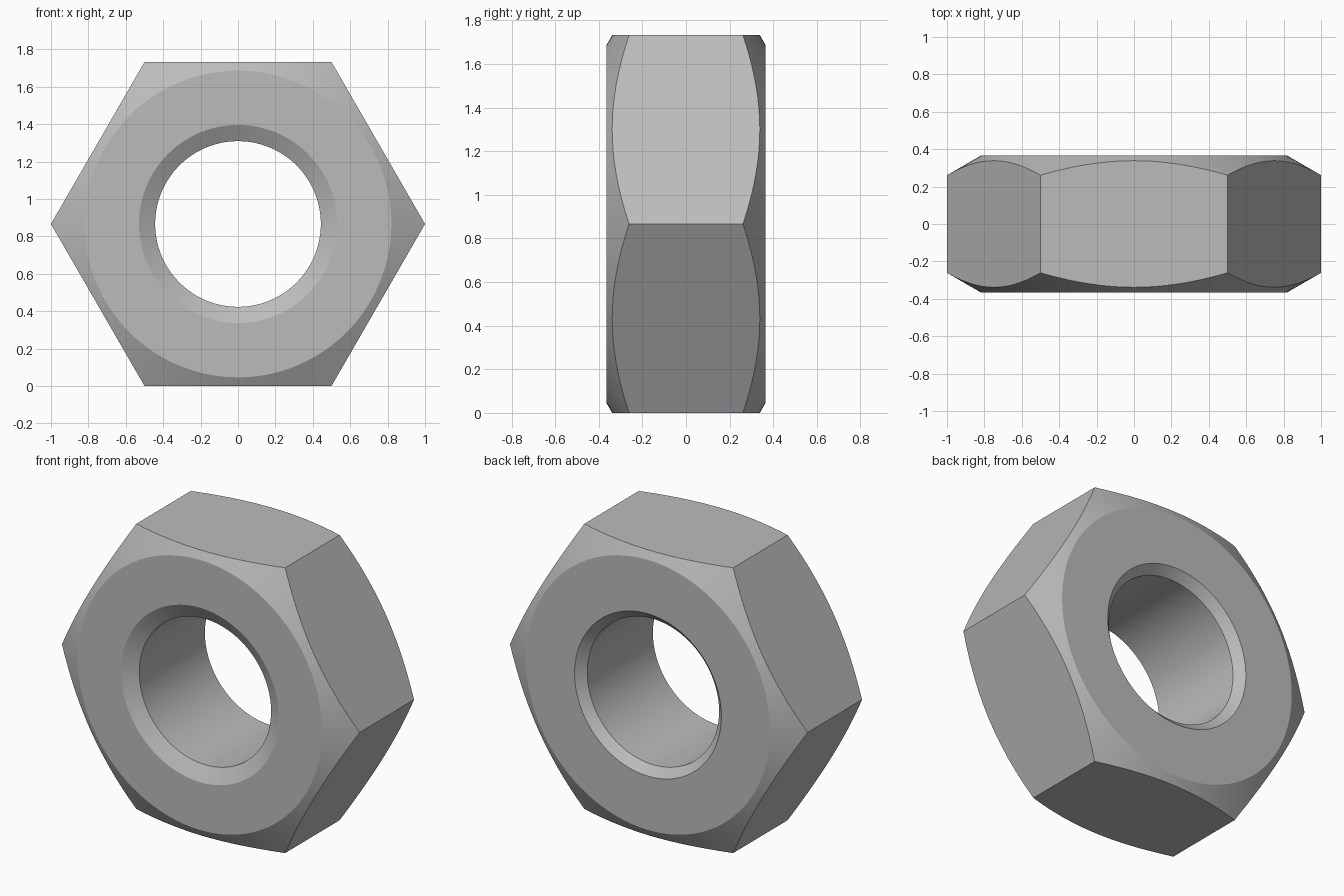
import bpy, bmesh, math

cube = bpy.data.objects.get("Cube")
if cube:
    bpy.data.objects.remove(cube, do_unlink=True)

SEGMENTS = 96
APOTHEM = math.cos(math.pi / 6)   # hexagon with corner radius 1
HALF = 0.365                      # half thickness
FLAT = 0.82                       # radius where the corner chamfer starts
BORE = 0.443
SINK = 0.05                       # depth of the bore chamfers
SLOPE = math.tan(math.pi / 6)

steel = bpy.data.materials.new("steel_grey")
steel.use_nodes = True
colour = (0.5, 0.5, 0.5, 1)
steel.diffuse_color = colour
steel.node_tree.nodes["Principled BSDF"].inputs["Base Color"].default_value = colour


def section(angle):
    """Closed (radius, y) outline of the nut at one angle around the bore."""
    hexagon = APOTHEM / math.cos(angle % (math.pi / 3) - math.pi / 6)
    edge = HALF - (hexagon - FLAT) * SLOPE
    return [(BORE, SINK - HALF), (BORE + SINK / SLOPE, -HALF), (FLAT, -HALF),
            (hexagon, -edge), (hexagon, edge),
            (FLAT, HALF), (BORE + SINK, HALF), (BORE, HALF - SINK)]


# Sweep the changing outline around the bore
bm = bmesh.new()
rings = []
for i in range(SEGMENTS):
    a = math.tau * i / SEGMENTS
    rings.append([bm.verts.new((r * math.cos(a), y, APOTHEM + r * math.sin(a)))
                  for r, y in section(a)])
for i, ring in enumerate(rings):
    after = rings[(i + 1) % SEGMENTS]
    for j in range(len(ring)):
        k = (j + 1) % len(ring)
        bm.faces.new((ring[j], ring[k], after[k], after[j]))
bmesh.ops.recalc_face_normals(bm, faces=bm.faces[:])

mesh = bpy.data.meshes.new("hex_nut")
bm.to_mesh(mesh)
bm.free()
mesh.materials.append(steel)
nut = bpy.data.objects.new("hex_nut", mesh)
bpy.context.collection.objects.link(nut)

# Smooth bore and chamfers, crisp edges between them
bpy.ops.object.select_all(action="DESELECT")
nut.select_set(True)
bpy.context.view_layer.objects.active = nut
bpy.ops.object.shade_smooth_by_angle(angle=math.radians(20))
